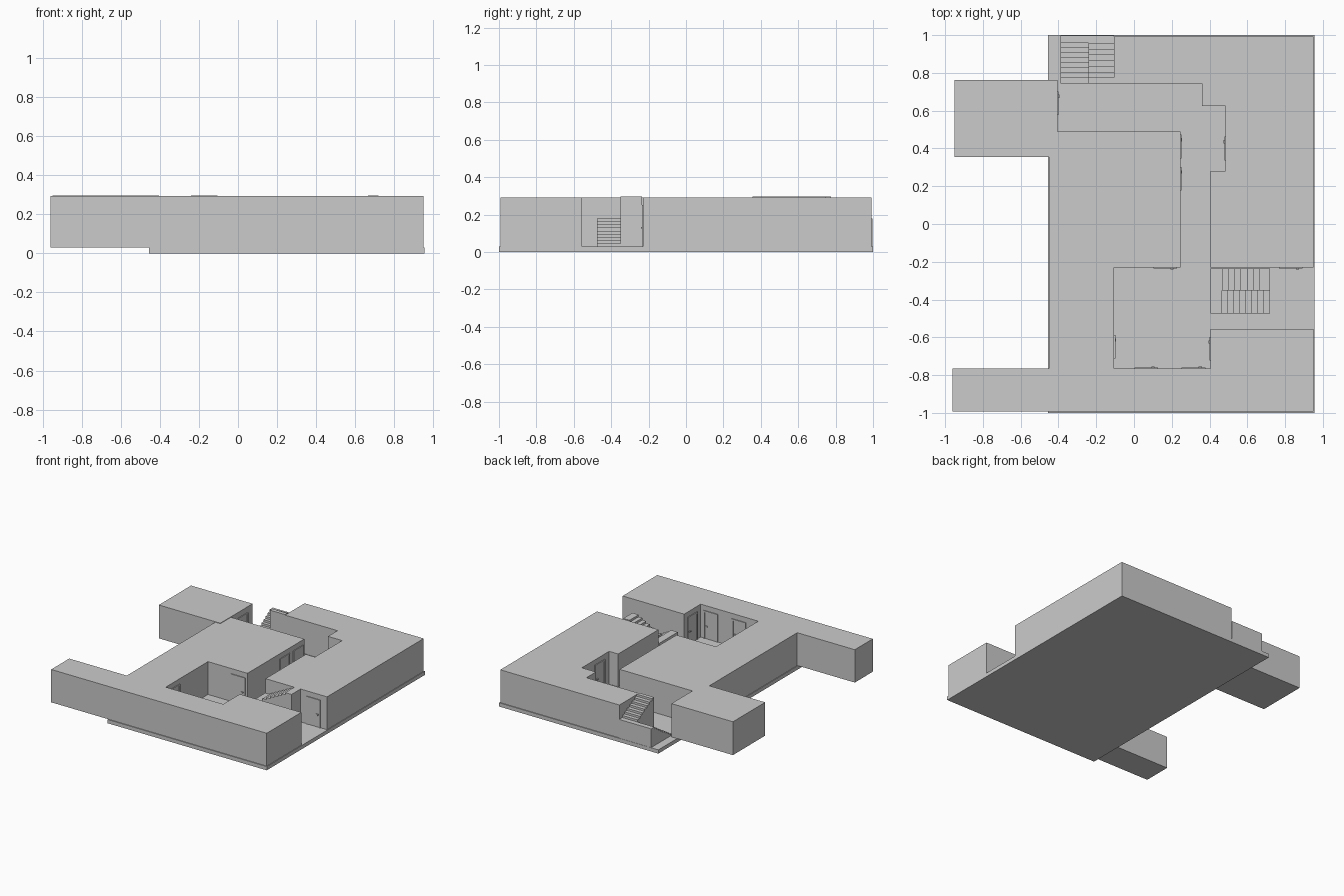
import bpy, bmesh
from mathutils import Vector

if "Cube" in bpy.data.objects:
    bpy.data.objects.remove(bpy.data.objects["Cube"])

FLOOR, ROOF = 0.03, 0.293


def prism(name, pts, direction):
    """Closed solid: a planar outline of 3D points swept along a vector."""
    bm = bmesh.new()
    face = bm.faces.new([bm.verts.new(p) for p in pts])
    ext = bmesh.ops.extrude_face_region(bm, geom=[face])
    bmesh.ops.translate(bm, vec=Vector(direction),
                        verts=[g for g in ext["geom"] if isinstance(g, bmesh.types.BMVert)])
    bmesh.ops.recalc_face_normals(bm, faces=bm.faces)
    mesh = bpy.data.meshes.new(name)
    bm.to_mesh(mesh)
    bm.free()
    obj = bpy.data.objects.new(name, mesh)
    bpy.context.collection.objects.link(obj)
    return obj


def slab(name, outline, z0, z1):
    return prism(name, [(x, y, z0) for x, y in outline], (0, 0, z1 - z0))


def rect(x0, y0, x1, y1):
    return [(x0, y0), (x1, y0), (x1, y1), (x0, y1)]


# Ground plate
slab("ground_plate", rect(-0.455, -1, 0.955, 1), 0, FLOOR)

# Front and west building mass, with the front wing overhanging the plate
slab("west_building", [
    (-0.96, -0.993), (0.95, -0.993), (0.95, -0.555), (0.405, -0.555),
    (0.405, -0.765), (-0.105, -0.765), (-0.105, -0.23), (0.245, -0.23),
    (0.245, 0.49), (-0.45, 0.49), (-0.45, -0.765), (-0.96, -0.765)], FLOOR, ROOF)

# Overhanging rear wing, a touch taller
slab("rear_wing", rect(-0.95, 0.355, -0.405, 0.763), FLOOR, 0.297)

# East building mass
slab("east_building", [
    (0.95, -0.23), (0.95, 0.993), (-0.105, 0.993), (-0.105, 0.745),
    (0.36, 0.745), (0.36, 0.625), (0.485, 0.625), (0.485, 0.28),
    (0.405, 0.28), (0.405, -0.23)], FLOOR, ROOF)


def stair(name, origin, run_dir, length, near, far, landing, top_len):
    """Two-flight stair. near/far are (from, to) sideways extents of lower/upper flight.
    u runs from the entry (0) to the half landing (length) along run_dir."""
    mid, top, n_low, n_up = 0.18, 0.297, 9, 6

    def side(u, z, v):
        if run_dir[0]:
            return (origin + run_dir[0] * u, v, z)
        return (v, origin + run_dir[1] * u, z)

    def sweep(part, prof, ext):
        d = ext[1] - ext[0]
        prism(name + part, [side(u, z, ext[0]) for u, z in prof],
              (0, d, 0) if run_dir[0] else (d, 0, 0))

    # lower flight and half landing
    flight = length - landing
    prof = [(0, FLOOR)]
    for i in range(n_low):
        z = FLOOR + (mid - FLOOR) * (i + 1) / n_low
        prof += [(flight * i / (n_low - 1), z)] if i == 0 else [
            (flight * i / (n_low - 1), prof[-1][1]), (flight * i / (n_low - 1), z)]
    prof += [(length, mid), (length, FLOOR)]
    sweep("_lower_flight", prof, near)

    # upper flight climbing back to the roof, with half landing and top landing
    prof = [(length, FLOOR), (length, mid)]
    for i in range(n_up + 1):
        u = flight + (top_len - flight) * i / n_up
        prof += [(u, prof[-1][1]), (u, mid + (top - mid) * (i + 1) / (n_up + 1))]
    prof += [(0, top), (0, FLOOR)]
    sweep("_upper_flight", prof, far)


stair("east_stair", 0.72, (-1, 0), 0.315, (-0.475, -0.351), (-0.351, -0.235), 0.06, 0.055)
stair("rear_stair", 0.745, (0, 1), 0.253, (-0.39, -0.24), (-0.24, -0.106), 0.04, 0.03)


def door(name, axis, wall, centre, sign, width=0.125, height=0.222):
    """Framed door on a wall; axis is the wall normal axis, sign the outward side."""
    def box(part, a0, a1, z0, z1, depth):
        b = sorted((wall, wall + sign * depth))
        r = rect(b[0], a0, b[1], a1) if axis == "x" else rect(a0, b[0], a1, b[1])
        slab(name + part, r, z0, z1)
    a, b, t, h = centre - width / 2, centre + width / 2, 0.012, FLOOR + height
    box("_left_jamb", a, a + t, FLOOR, h, 0.006)
    box("_right_jamb", b - t, b, FLOOR, h, 0.006)
    box("_lintel", a + t, b - t, h - t, h, 0.006)
    box("_leaf", a + t, b - t, FLOOR, h - t, 0.002)
    box("_handle", b - 0.035, b - 0.018, FLOOR + 0.095, FLOOR + 0.105, 0.01)


# Doors along the alley walls: normal axis, wall position, centre, outward side
for i, spec in enumerate([
        ("y", -0.23, 0.165, -1), ("y", -0.23, 0.83, -1),
        ("y", -0.765, 0.315, 1), ("y", -0.765, 0.065, 1),
        ("x", 0.405, -0.66, -1), ("x", -0.105, -0.65, 1),
        ("x", 0.245, 0.24, 1), ("x", 0.245, 0.41, 1),
        ("x", -0.405, 0.64, 1), ("x", 0.485, 0.40, -1)]):
    door("door_%d" % (i + 1), *spec)
